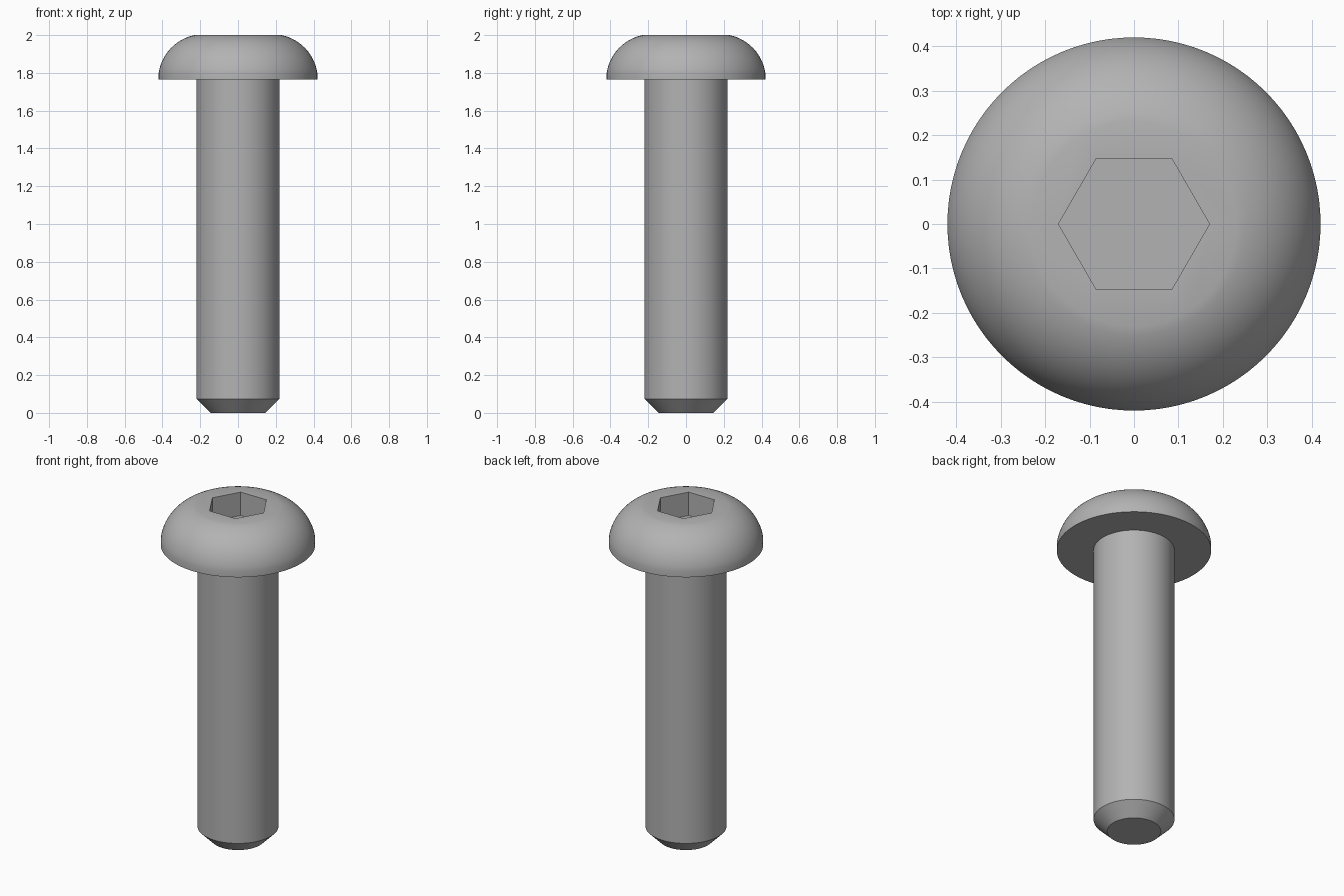
import bpy
import bmesh
from math import cos, sin, pi, atan2, hypot, radians

if "Cube" in bpy.data.objects:
    bpy.data.objects.remove(bpy.data.objects["Cube"], do_unlink=True)

SEGMENTS = 96
steel = bpy.data.materials.new("plain grey steel")
steel.use_nodes = True
grey = (0.45, 0.45, 0.45, 1)
steel.diffuse_color = grey
steel.node_tree.nodes["Principled BSDF"].inputs["Base Color"].default_value = grey


def ring(bm, radius, z, count=SEGMENTS):
    return [bm.verts.new((radius * cos(2 * pi * i / count),
                          radius * sin(2 * pi * i / count), z)) for i in range(count)]


def skin(bm, lower, upper):
    n = len(lower)
    for i in range(n):
        j = (i + 1) % n
        bm.faces.new((lower[i], lower[j], upper[j], upper[i]))


def arc(start, end, radius, steps):
    """Points on an outward bulging arc between two (radius, z) points."""
    dx, dz = end[0] - start[0], end[1] - start[1]
    chord = hypot(dx, dz)
    drop = (radius ** 2 - chord ** 2 / 4) ** 0.5
    cx = (start[0] + end[0]) / 2 - dz / chord * drop
    cz = (start[1] + end[1]) / 2 + dx / chord * drop
    a = atan2(start[1] - cz, start[0] - cx)
    b = atan2(end[1] - cz, end[0] - cx)
    return [(cx + radius * cos(a + (b - a) * t / steps),
             cz + radius * sin(a + (b - a) * t / steps)) for t in range(steps + 1)]


# Lathe outline: chamfered tip, shank, underside of head, rim, dome
profile = [(0.146, 0), (0.22, 0.074), (0.22, 1.764), (0.42, 1.764)]
profile += arc((0.42, 1.80), (0.23, 2.0), 0.24, 14)

bm = bmesh.new()
rings = [ring(bm, r, z) for r, z in profile]
bm.faces.new(rings[0][::-1])
for lower, upper in zip(rings, rings[1:]):
    skin(bm, lower, upper)

# Hexagonal socket, joined to the flat crown by a fan for each side
mouth = ring(bm, 0.17, 2.0, 6)
floor = ring(bm, 0.17, 1.86, 6)
crown = rings[-1]
per_side = SEGMENTS // 6
for i in range(6):
    j = (i + 1) % 6
    edge = [crown[(i * per_side + k) % SEGMENTS] for k in range(per_side + 1)]
    bm.faces.new(edge + [mouth[j], mouth[i]])
skin(bm, mouth, floor)
bm.faces.new(floor)
bmesh.ops.recalc_face_normals(bm, faces=bm.faces[:])

mesh = bpy.data.meshes.new("socket_bolt")
bm.to_mesh(mesh)
bm.free()
mesh.materials.append(steel)
bolt = bpy.data.objects.new("socket_bolt", mesh)
bpy.context.collection.objects.link(bolt)
bpy.context.view_layer.objects.active = bolt
bolt.select_set(True)
bpy.ops.object.shade_smooth_by_angle(angle=radians(35))
